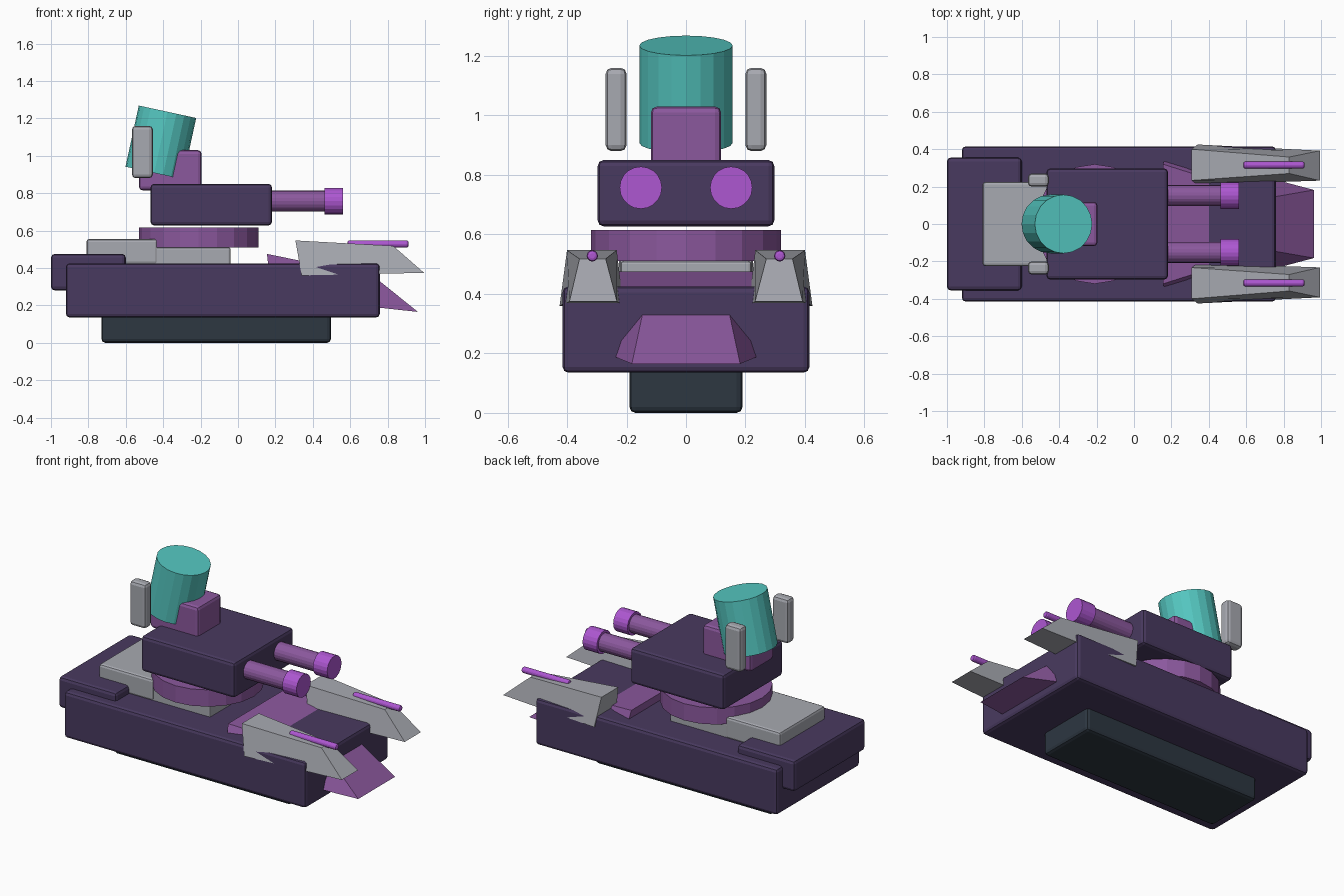
import bpy, bmesh, math
from mathutils import Vector

if "Cube" in bpy.data.objects:
    bpy.data.objects.remove(bpy.data.objects["Cube"])


def colour(name, r, g, b):
    m = bpy.data.materials.new(name)
    m.diffuse_color = (r, g, b, 1)
    m.use_nodes = True
    m.node_tree.nodes["Principled BSDF"].inputs["Base Color"].default_value = m.diffuse_color
    return m


NAVY = colour("dark_violet", .066, .042, .115)
PURPLE = colour("purple", .26, .098, .34)
BRIGHT = colour("bright_purple", .42, .095, .64)
GREY = colour("grey", .39, .40, .44)
TEAL = colour("teal", .09, .57, .53)
BLACK = colour("dark_slate", .026, .038, .053)


def add(name, bm, mat):
    bmesh.ops.recalc_face_normals(bm, faces=bm.faces)
    me = bpy.data.meshes.new(name)
    bm.to_mesh(me)
    bm.free()
    me.materials.append(mat)
    ob = bpy.data.objects.new(name, me)
    bpy.context.collection.objects.link(ob)
    return ob


def bevel(ob, width, segments=2):
    m = ob.modifiers.new("bevel", 'BEVEL')
    m.width = width
    m.segments = segments
    m.limit_method = 'ANGLE'
    m.angle_limit = math.radians(40)


def box(name, x, y, z, mat, width=.02):
    bm = bmesh.new()
    bmesh.ops.create_cube(bm, size=1)
    for v in bm.verts:
        v.co = [(a + b) / 2 + c * (b - a) for (a, b), c in zip((x, y, z), v.co)]
    ob = add(name, bm, mat)
    bevel(ob, width)
    return ob


def cylinder(name, a, b, radius, mat, sides=20):
    a, b = Vector(a), Vector(b)
    bm = bmesh.new()
    bmesh.ops.create_cone(bm, cap_ends=True, segments=sides, radius1=radius,
                          radius2=radius, depth=(b - a).length)
    ob = add(name, bm, mat)
    ob.rotation_euler = (b - a).to_track_quat('Z', 'Y').to_euler()
    ob.location = (a + b) / 2
    return ob


def wedge(name, corners, mat):
    """Each corner is (x, z, y_min, y_max), listed around the side outline."""
    bm = bmesh.new()
    left = [bm.verts.new((x, y0, z)) for x, z, y0, y1 in corners]
    right = [bm.verts.new((x, y1, z)) for x, z, y0, y1 in corners]
    bm.faces.new(left)
    bm.faces.new(right)
    for i in range(len(corners)):
        j = (i + 1) % len(corners)
        bm.faces.new((left[i], left[j], right[j], right[i]))
    return add(name, bm, mat)


# Hull and decks
box("hull", (-.92, .758), (-.415, .415), (.135, .425), NAVY)
box("rear_block", (-1, -.6), (-.355, .355), (.28, .475), NAVY)
box("belly", (-.73, .497), (-.19, .19), (0, .2), BLACK)
box("lower_deck", (-.78, -.04), (-.22, .22), (.4, .51), GREY, .01)
box("upper_deck", (-.81, -.43), (-.225, .225), (.42, .555), GREY, .015)

# Nose plough running through the hull
wedge("nose_plough", [(.155, .475, -.32, .32), (.72, .36, -.14, .14),
                      (.962, .165, -.182, .182), (.18, .25, -.39, .39)], PURPLE)

# Turret
cylinder("turret_ring", (-.21, 0, .51), (-.21, 0, .615), .32, PURPLE)
box("turret", (-.468, .182), (-.297, .297), (.627, .85), NAVY)

# Raised head with tilted drum
box("neck", (-.53, -.195), (-.118, .118), (.815, 1.03), PURPLE)
cylinder("head_drum", (-.448, 0, .908), (-.377, 0, 1.235), .157, TEAL)

# Mirrored parts
for side, s in (("right", -1), ("left", 1)):
    def span(a, b):
        return (min(s * a, s * b), max(s * a, s * b))
    y = s * .152
    cylinder(side + "_barrel", (.15, y, .757), (.48, y, .757), .056, PURPLE)
    cylinder(side + "_muzzle", (.463, y, .757), (.562, y, .757), .071, BRIGHT)
    box(side + "_pod", (-.567, -.455), span(.2, .27), (.88, 1.16), GREY)
    wedge(side + "_fender", [(.307, .547, *span(.233, .4)),
                             (.83, .518, *span(.27, .358)),
                             (.995, .374, *span(.232, .392)),
                             (.34, .36, *span(.21, .425))], GREY)
    rod = cylinder(side + "_rod", (.585, s * .315, .528), (.912, s * .315, .528), .019, BRIGHT, 16)
    bevel(rod, .01)
